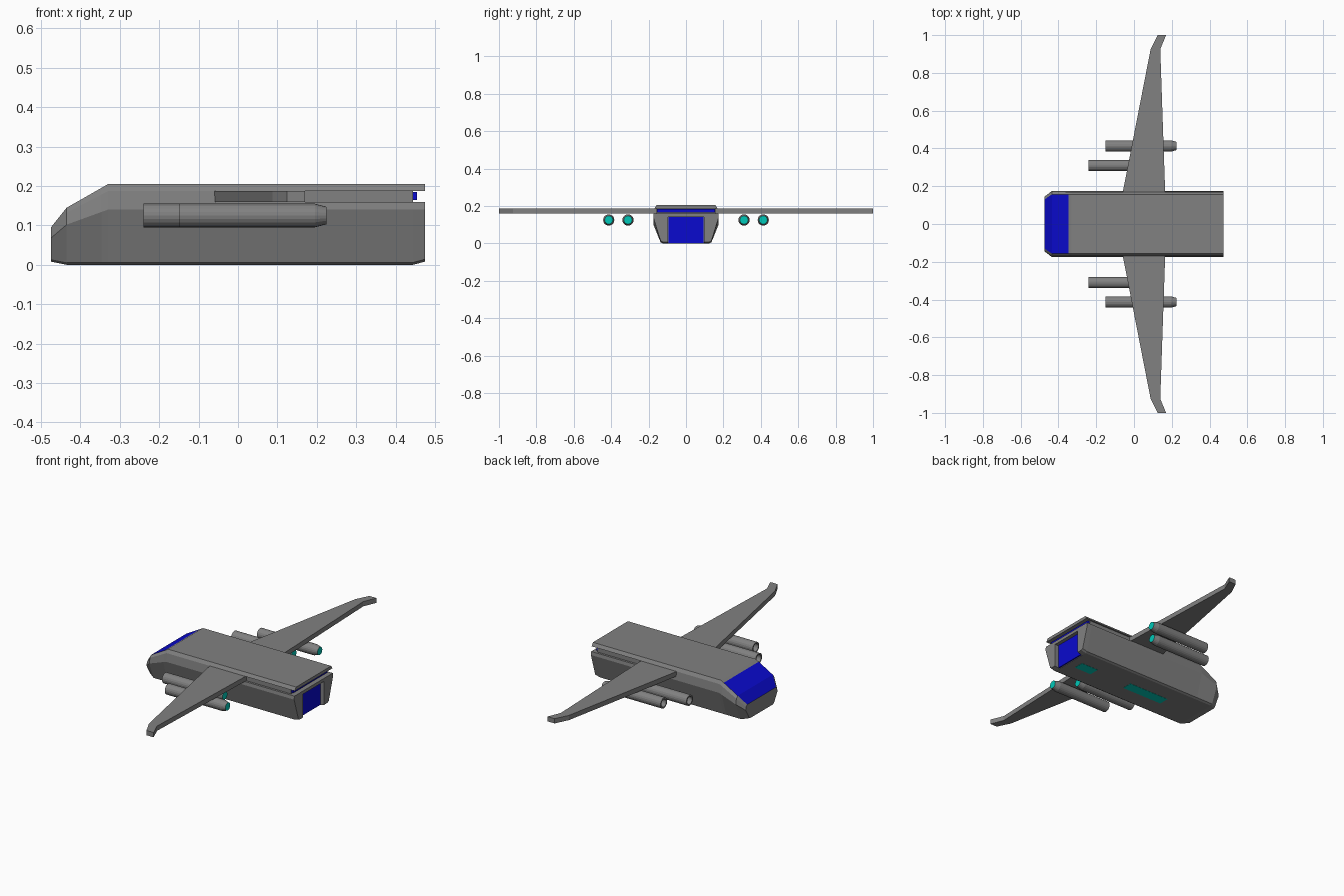
import bpy, bmesh, math

if "Cube" in bpy.data.objects:
    bpy.data.objects.remove(bpy.data.objects["Cube"])


def material(name, rgb):
    m = bpy.data.materials.new(name)
    m.diffuse_color = (*rgb, 1)
    m.use_nodes = True
    m.node_tree.nodes["Principled BSDF"].inputs["Base Color"].default_value = m.diffuse_color
    return m


GREY = material("hull_grey", (0.22, 0.22, 0.22))
BLUE = material("glass_blue", (0.003, 0.003, 0.62))
TEAL = material("thruster_teal", (0.0, 0.58, 0.48))


def finish(name, bm, mats):
    bmesh.ops.recalc_face_normals(bm, faces=bm.faces)
    me = bpy.data.meshes.new(name)
    bm.to_mesh(me)
    bm.free()
    for m in mats:
        me.materials.append(m)
    ob = bpy.data.objects.new(name, me)
    bpy.context.collection.objects.link(ob)
    return ob


def loft(name, rings, mats=(GREY,), paint=None, caps=True):
    """Skin a list of equal-length closed rings of 3D points."""
    bm = bmesh.new()
    vs = [[bm.verts.new(p) for p in r] for r in rings]
    n = len(rings[0])
    for i in range(len(vs) - 1):
        for j in range(n):
            k = (j + 1) % n
            f = bm.faces.new((vs[i][j], vs[i][k], vs[i + 1][k], vs[i + 1][j]))
            if paint:
                f.material_index = paint(i, j)
    if caps:
        bm.faces.new(vs[0])
        f = bm.faces.new(vs[-1])
        if paint:
            f.material_index = paint(len(vs) - 1, -1)
    return finish(name, bm, mats)


def mirrored(x, half):
    """Full cross-section at x from its +y half."""
    return [(x, y, z) for y, z in half] + [(x, -y, z) for y, z in reversed(half)]


def box(name, x0, x1, y, z0, z1, mat=GREY):
    half = [(y, z0), (y, z1)]
    return loft(name, [mirrored(x0, half), mirrored(x1, half)], (mat,))


# Fuselage: nose to wing root, cockpit glass on the first two top strips
stations = [(-0.475, 0.82, 0.008, 0.068, 0.085, 0.095),
            (-0.435, 1, 0, 0.102, 0.132, 0.145),
            (-0.347, 1, 0, 0.134, 0.178, 0.195),
            (-0.33, 1, 0, 0.14, 0.187, 0.205),
            (0.16, 1, 0, 0.14, 0.187, 0.205)]
rings = [mirrored(x, [(0.125 * s, z0), (0.136 * s, z0 + 0.006), (0.175 * s, k),
                      (0.169 * s, c), (0.157 * s, t)])
         for x, s, z0, k, c, t in stations]
loft("fuselage", rings, (GREY, BLUE), lambda i, j: 1 if j == 4 and i < 2 else 0)

# Rear fuselage in layers, with a groove under the roof slab
low = [(0.125, 0), (0.136, 0.006), (0.175, 0.14), (0.172, 0.159)]
loft("rear_hull", [mirrored(x, low) for x in (0.16, 0.445)])
roof = [(0.169, 0.187), (0.157, 0.205)]
loft("roof_slab", [mirrored(x, roof) for x in (0.16, 0.475)])
box("rear_core", 0.15, 0.445, 0.16, 0.155, 0.19)

# Door frame at the tail: posts and lintel around the recessed door
for side, s in (("left", 1), ("right", -1)):
    post = []
    for x, lift in ((0.445, 0), (0.475, 0.008)):
        post.append([(x, s * 0.095, lift), (x, s * 0.125, lift),
                     (x, s * 0.136, lift + 0.006), (x, s * 0.175, 0.14),
                     (x, s * 0.172, 0.159), (x, s * 0.095, 0.159)])
    loft("door_post_" + side, post)
box("door_lintel", 0.445, 0.475, 0.095, 0.141, 0.159)
box("rear_door", 0.445, 0.453, 0.094, 0.003, 0.141, BLUE)
box("rear_window", 0.445, 0.454, 0.156, 0.164, 0.185, BLUE)

# Belly lights
box("belly_light_large", -0.21, 0.05, 0.03, -0.001, 0.004, TEAL)
box("belly_light_small", 0.28, 0.39, 0.03, -0.001, 0.004, TEAL)

# Wings with swept tips: (y, leading x, trailing x)
plan = [(0.14, -0.065, 0.166), (0.925, 0.088, 0.139), (1.0, 0.125, 0.17)]
for side, s in (("left", 1), ("right", -1)):
    loft("wing_" + side, [[(a, s * y, 0.16), (b, s * y, 0.16),
                           (b, s * y, 0.187), (a, s * y, 0.187)] for y, a, b in plan])

# Engines: hollow intake, barrel, tapered nozzle with teal exhaust
profile = [(0.06, 0.022), (0.0, 0.022), (0.0, 0.03), (0.345, 0.03), (0.375, 0.022)]
SEG = 20
for side, s in (("left", 1), ("right", -1)):
    for pos, x0, y0 in (("inner", -0.24, 0.31), ("outer", -0.15, 0.413)):
        rings = [[(x0 + dx, s * y0 + r * math.cos(2 * math.pi * i / SEG),
                   0.125 + r * math.sin(2 * math.pi * i / SEG)) for i in range(SEG)]
                 for dx, r in profile]
        loft(f"engine_{pos}_{side}", rings, (GREY, TEAL),
             lambda i, j: 1 if j == -1 else 0)
